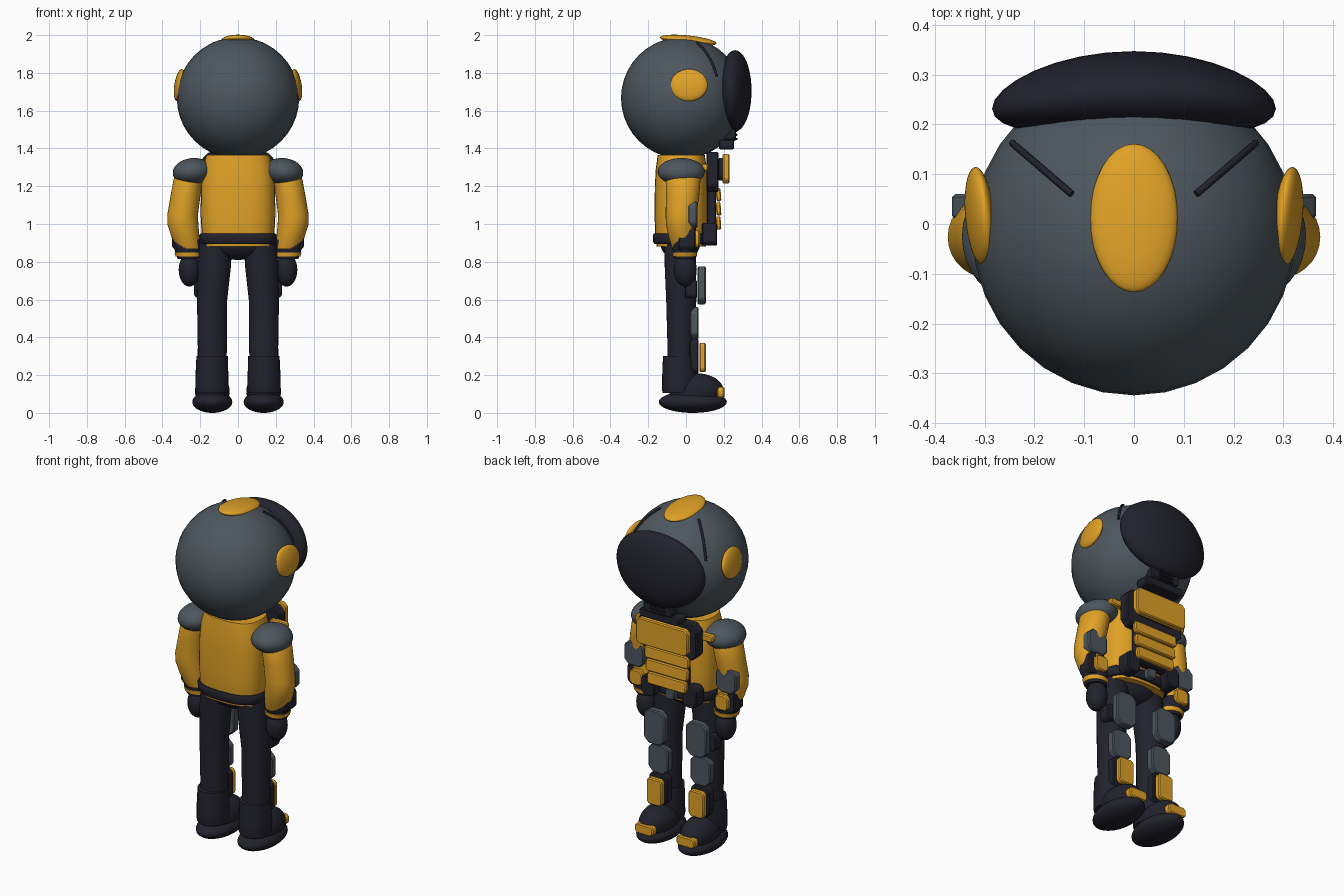
import bpy, bmesh, math
from mathutils import Vector, Matrix, Euler

cube = bpy.data.objects.get("Cube")
if cube:
    bpy.data.objects.remove(cube, do_unlink=True)


def material(name, rgb):
    m = bpy.data.materials.new(name)
    m.use_nodes = True
    m.diffuse_color = (*rgb, 1)
    bsdf = m.node_tree.nodes["Principled BSDF"]
    bsdf.inputs["Base Color"].default_value = (*rgb, 1)
    bsdf.inputs["Roughness"].default_value = 0.6
    return m


GREY = material("slate grey", (0.075, 0.095, 0.112))
AMBER = material("amber", (0.75, 0.36, 0.02))
DARK = material("dark navy", (0.016, 0.016, 0.026))


def finish(name, bm, mat, angle=35):
    bmesh.ops.recalc_face_normals(bm, faces=bm.faces)
    mesh = bpy.data.meshes.new(name)
    bm.to_mesh(mesh)
    bm.free()
    mesh.materials.append(mat)
    ob = bpy.data.objects.new(name, mesh)
    bpy.context.collection.objects.link(ob)
    bpy.ops.object.select_all(action="DESELECT")
    ob.select_set(True)
    bpy.context.view_layer.objects.active = ob
    bpy.ops.object.shade_smooth_by_angle(angle=math.radians(angle))
    return ob


def ball(name, centre, radii, mat, tilt=(0, 0, 0), bend=0.0):
    """Ellipsoid; bend sweeps its sides towards -y."""
    bm = bmesh.new()
    bmesh.ops.create_uvsphere(bm, u_segments=32, v_segments=20, radius=1)
    rot = Euler([math.radians(a) for a in tilt]).to_matrix()
    for v in bm.verts:
        p = rot @ Vector([a * r for a, r in zip(v.co, radii)])
        p.y -= bend * p.x ** 2
        v.co = p + Vector(centre)
    return finish(name, bm, mat, 60)


def plate(name, centre, size, mat, corner=0.0, edge=0.006, tilt=0):
    """Box with corners cut in the front outline and a small edge bevel."""
    bm = bmesh.new()
    bmesh.ops.create_cube(bm, size=1)
    bmesh.ops.scale(bm, vec=size, verts=bm.verts)
    if corner:
        sides = [e for e in bm.edges if abs(e.verts[0].co.y - e.verts[1].co.y) > size[1] / 2]
        bmesh.ops.bevel(bm, geom=sides, offset=corner, segments=1, affect="EDGES")
    bmesh.ops.bevel(bm, geom=bm.edges[:], offset=edge, segments=1, affect="EDGES")
    bmesh.ops.rotate(bm, matrix=Matrix.Rotation(math.radians(tilt), 3, "X"), verts=bm.verts)
    bmesh.ops.translate(bm, vec=centre, verts=bm.verts)
    return finish(name, bm, mat, 20)


def loft(name, rings, mat, power=2.0, steps=28):
    """Skin over rings of (x, y, z, x radius, y radius)."""
    bm = bmesh.new()
    loops = []
    for x, y, z, rx, ry in rings:
        loop = []
        for i in range(steps):
            a = 2 * math.pi * i / steps
            c, s = math.cos(a), math.sin(a)
            loop.append(bm.verts.new((
                x + rx * math.copysign(abs(c) ** (2 / power), c),
                y + ry * math.copysign(abs(s) ** (2 / power), s), z)))
        loops.append(loop)
    for lo, hi in zip(loops, loops[1:]):
        for i in range(steps):
            j = (i + 1) % steps
            bm.faces.new((lo[i], lo[j], hi[j], hi[i]))
    bm.faces.new(loops[0])
    bm.faces.new(loops[-1])
    return finish(name, bm, mat, 45)


def groove(name, start, end, centre, radius):
    """Thin tube that follows the helmet between two plan points."""
    curve = bpy.data.curves.new(name, "CURVE")
    curve.dimensions = "3D"
    curve.bevel_depth = 0.007
    curve.bevel_resolution = 1
    curve.use_fill_caps = True
    spline = curve.splines.new("POLY")
    spline.points.add(9)
    for i, pt in enumerate(spline.points):
        p = Vector(start).lerp(Vector(end), i / 9) - Vector(centre[:2])
        z = math.sqrt(max(radius ** 2 - p.length_squared, 0))
        pt.co = (p.x + centre[0], p.y + centre[1], z + centre[2], 1)
    curve.materials.append(DARK)
    ob = bpy.data.objects.new(name, curve)
    bpy.context.collection.objects.link(ob)


# Helmet
HEAD = (0, -0.02, 1.667)
ball("helmet", HEAD, (0.324, 0.324, 0.322), GREY)
ball("visor", (0, 0.26, 1.705), (0.285, 0.087, 0.215), DARK, bend=0.35)
ball("helmet_crest", (0, 0.012, 1.972), (0.088, 0.15, 0.026), AMBER, tilt=(-6, 0, 0))

# Breathing unit under the visor
plate("breather_top", (0, 0.22, 1.475), (0.19, 0.09, 0.07), DARK, 0.015)
plate("breather_base", (0, 0.215, 1.42), (0.26, 0.08, 0.05), DARK, 0.012)
for i in range(3):
    plate(f"breather_rib_{i + 1}", (0, 0.265, 1.45 + 0.022 * i), (0.1, 0.016, 0.012), DARK, edge=0.003)

# Torso, belt and hips
loft("torso", [(0, -0.025, 0.88, 0.182, 0.13), (0, -0.025, 0.95, 0.193, 0.138),
               (0, -0.025, 1.05, 0.198, 0.142), (0, -0.025, 1.2, 0.196, 0.14),
               (0, -0.025, 1.29, 0.188, 0.135), (0, -0.025, 1.365, 0.168, 0.125)], AMBER, 2.7)
loft("belt", [(0, -0.025, 0.895, 0.195, 0.142), (0, -0.025, 0.905, 0.203, 0.149),
              (0, -0.025, 0.94, 0.205, 0.151), (0, -0.025, 0.95, 0.198, 0.144)], DARK, 2.7)
ball("hips", (0, -0.03, 0.895), (0.16, 0.105, 0.085), DARK)
plate("belt_buckle", (0, 0.135, 0.925), (0.06, 0.04, 0.06), GREY, 0.01)

# Chest armour
plate("chest_block", (0, 0.14, 1.275), (0.38, 0.065, 0.21), DARK, 0.035)
plate("chest_core", (0, 0.19, 1.29), (0.26, 0.04, 0.12), DARK, 0.02)
plate("chest_panel", (0, 0.212, 1.293), (0.34, 0.036, 0.155), AMBER, 0.022)
plate("belly_backing", (0, 0.135, 1.08), (0.22, 0.05, 0.24), DARK, 0.015)
for i, width in enumerate((0.29, 0.275, 0.255)):
    plate(f"belly_slat_{i + 1}", (0, 0.172, 1.155 - 0.075 * i), (width, 0.026, 0.07), AMBER, 0.012, tilt=4)

for side, s in (("left", 1), ("right", -1)):
    # Helmet side details
    ball(f"{side}_ear_disc", (s * 0.31, 0.015, 1.735), (0.026, 0.1, 0.086), AMBER, tilt=(0, -s * 9, -s * 5))
    groove(f"{side}_helmet_groove", (s * 0.125, 0.06), (s * 0.245, 0.163), HEAD, 0.327)

    # Arm
    ball(f"{side}_shoulder_pad", (s * 0.24, -0.025, 1.277), (0.106, 0.125, 0.072), GREY, tilt=(0, s * 6, 0))
    loft(f"{side}_sleeve", [(s * 0.262, -0.01, 0.87, 0.066, 0.062), (s * 0.278, -0.02, 0.93, 0.074, 0.072),
                            (s * 0.292, -0.026, 1.0, 0.082, 0.08), (s * 0.293, -0.026, 1.05, 0.081, 0.082),
                            (s * 0.278, -0.018, 1.15, 0.079, 0.088), (s * 0.262, -0.015, 1.24, 0.078, 0.092),
                            (s * 0.235, -0.015, 1.31, 0.06, 0.07)], AMBER)
    loft(f"{side}_forearm_cuff", [(s * 0.26, -0.006, 0.815, 0.06, 0.056), (s * 0.265, -0.006, 0.865, 0.072, 0.064),
                                  (s * 0.272, -0.012, 0.915, 0.076, 0.07), (s * 0.274, -0.012, 0.925, 0.07, 0.066)], DARK)
    loft(f"{side}_wrist_band", [(s * 0.261, -0.006, 0.828, 0.069, 0.063),
                                (s * 0.263, -0.006, 0.85, 0.074, 0.066)], AMBER)
    ball(f"{side}_glove", (s * 0.257, -0.004, 0.757), (0.057, 0.061, 0.088), DARK)
    plate(f"{side}_forearm_guard", (s * 0.315, 0.005, 0.925), (0.07, 0.09, 0.13), DARK, 0.02)
    plate(f"{side}_arm_plate", (s * 0.3, 0.035, 1.048), (0.13, 0.05, 0.14), GREY, 0.028)
    plate(f"{side}_wrist_plate", (s * 0.28, 0.058, 0.92), (0.085, 0.03, 0.09), AMBER, 0.018)

    # Chest bar and belt pouch
    plate(f"{side}_chest_bar", (s * 0.2, 0.1, 1.3), (0.11, 0.035, 0.04), AMBER, 0.008)
    plate(f"{side}_belt_pouch", (s * 0.135, 0.125, 0.945), (0.09, 0.08, 0.12), DARK, 0.02)

    # Leg and its plates
    loft(f"{side}_leg", [(s * 0.139, -0.03, 0.12, 0.076, 0.068), (s * 0.136, -0.028, 0.35, 0.077, 0.07),
                         (s * 0.137, -0.025, 0.6, 0.08, 0.08), (s * 0.125, -0.03, 0.78, 0.088, 0.083),
                         (s * 0.117, -0.032, 0.91, 0.086, 0.083)], DARK)
    plate(f"{side}_hip_pouch", (s * 0.2, 0.027, 0.655), (0.066, 0.065, 0.095), DARK, 0.015)
    plate(f"{side}_thigh_plate", (s * 0.137, 0.083, 0.675), (0.135, 0.044, 0.2), GREY, 0.03)
    plate(f"{side}_knee_plate", (s * 0.137, 0.044, 0.475), (0.13, 0.046, 0.17), GREY, 0.03)
    plate(f"{side}_shin_guard", (s * 0.137, 0.042, 0.3), (0.12, 0.05, 0.185), DARK, 0.025)
    plate(f"{side}_shin_plate", (s * 0.137, 0.088, 0.293), (0.1, 0.034, 0.155), AMBER, 0.015)

    # Boot
    loft(f"{side}_boot_shaft", [(s * 0.138, -0.035, 0.105, 0.084, 0.088), (s * 0.138, -0.035, 0.12, 0.088, 0.092),
                                (s * 0.138, -0.035, 0.2, 0.087, 0.091), (s * 0.137, -0.035, 0.3, 0.083, 0.087)], DARK)
    ball(f"{side}_boot_foot", (s * 0.136, 0.055, 0.115), (0.092, 0.145, 0.095), DARK)
    ball(f"{side}_boot_sole", (s * 0.136, 0.036, 0.058), (0.106, 0.18, 0.058), DARK)
    plate(f"{side}_toe_plate", (s * 0.136, 0.183, 0.108), (0.12, 0.04, 0.06), AMBER, 0.015)
